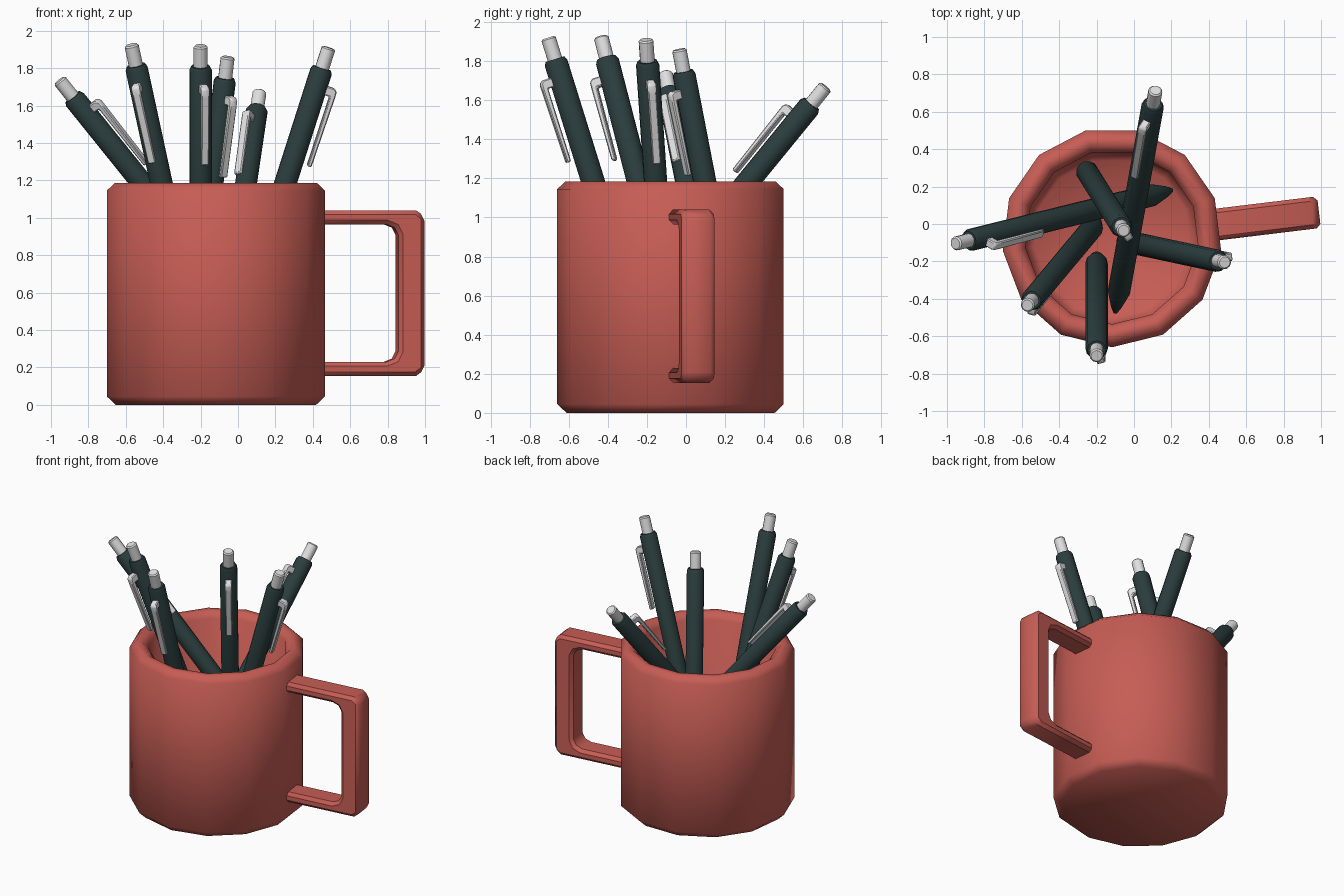
import bpy, bmesh, math
from mathutils import Vector, Matrix

if "Cube" in bpy.data.objects:
    bpy.data.objects.remove(bpy.data.objects["Cube"], do_unlink=True)


def material(name, rgb):
    m = bpy.data.materials.new(name)
    m.use_nodes = True
    m.diffuse_color = (*rgb, 1)
    m.node_tree.nodes["Principled BSDF"].inputs["Base Color"].default_value = (*rgb, 1)
    return m


RED = material("brick_red", (0.57, 0.11, 0.09))
DARK = material("dark_teal", (0.024, 0.047, 0.047))
WHITE = material("off_white", (0.75, 0.75, 0.75))


def finish(name, bm, mat, matrix, bevel=0, angle=80):
    bmesh.ops.recalc_face_normals(bm, faces=bm.faces)
    mesh = bpy.data.meshes.new(name)
    bm.to_mesh(mesh)
    bm.free()
    mesh.materials.append(mat)
    ob = bpy.data.objects.new(name, mesh)
    bpy.context.collection.objects.link(ob)
    ob.matrix_world = matrix
    if bevel:
        mod = ob.modifiers.new("soft_edges", "BEVEL")
        mod.width, mod.segments, mod.limit_method = bevel, 1, "ANGLE"
        mod.angle_limit = math.radians(50)
    bpy.ops.object.select_all(action="DESELECT")
    ob.select_set(True)
    bpy.context.view_layer.objects.active = ob
    bpy.ops.object.shade_smooth_by_angle(angle=math.radians(angle))
    return ob


def lathe(name, profile, sides, mat, matrix, angle=80):
    """Closed solid of revolution from (radius, height) pairs, capped at both ends."""
    bm = bmesh.new()
    rings = []
    for r, z in profile:
        turn = [math.tau * (k + 0.5) / sides for k in range(sides)]
        rings.append([bm.verts.new((r * math.cos(a), r * math.sin(a), z)) for a in turn])
    for lo, hi in zip(rings, rings[1:]):
        for k in range(sides):
            j = (k + 1) % sides
            bm.faces.new((lo[k], lo[j], hi[j], hi[k]))
    bm.faces.new(rings[0])
    bm.faces.new(rings[-1])
    return finish(name, bm, mat, matrix, angle=angle)


def plate(name, outline, width, mat, matrix, bevel):
    """Outline in the local xz plane, thickened evenly along y."""
    bm = bmesh.new()
    face = bm.faces.new([bm.verts.new((x, -width / 2, z)) for x, z in outline])
    out = bmesh.ops.extrude_face_region(bm, geom=[face])
    moved = [v for v in out["geom"] if isinstance(v, bmesh.types.BMVert)]
    bmesh.ops.translate(bm, verts=moved, vec=(0, width, 0))
    return finish(name, bm, mat, matrix, bevel, 60)


# Mug: thirteen-sided hollow cup, turned so the handle grows from one flat side
SIDES = 13
mug_frame = Matrix.Translation((-0.118, -0.071, 0)) @ Matrix.Rotation(math.pi / 26, 4, "Z")
mug_profile = [(0.54, 0), (0.588, 0.045), (0.588, 1.145), (0.545, 1.185),
               (0.505, 1.185), (0.465, 1.145), (0.465, 0.12), (0.42, 0.07)]
lathe("mug", mug_profile, SIDES, RED, mug_frame, 100)

# Handle: squared loop, described by its upper half and mirrored about mid height
MID = 0.597
upper = [(0.53, 0.443), (1.07, 0.443), (1.115, 0.41)]
inner = [(0.975, 0.31), (0.955, 0.35), (0.91, 0.368), (0.53, 0.368)]
outline = ([(x, MID + h) for x, h in upper]
           + [(x, MID - h) for x, h in reversed(upper)]
           + [(x, MID - h) for x, h in reversed(inner)]
           + [(x, MID + h) for x, h in inner])
plate("handle", outline, 0.17, RED, mug_frame, 0.022)

# Pens: top centre, tip, and the side the clip sits on
pens = [
    ((-0.955, -0.105, 1.735), (0.20, 0.18, 0.30), (0.06, -0.04, 0.05)),
    ((-0.57, -0.435, 1.925), (-0.19, 0.02, 0.17), (-0.02, -0.09, -0.03)),
    ((-0.20, -0.705, 1.92), (-0.20, -0.16, 0.17), (0.025, -0.10, -0.03)),
    ((0.485, -0.205, 1.91), (-0.08, -0.085, 0.14), (0.095, 0.015, -0.03)),
    ((0.115, 0.715, 1.67), (-0.10, -0.47, 0.22), (-0.04, -0.06, 0.06)),
    ((-0.055, -0.035, 1.86), (-0.27, 0.31, 0.08), (0.05, -0.075, -0.04)),
]
button_profile = [(0.038, -0.14), (0.038, -0.008), (0.03, 0)]
clip_outline = [(0.04, -0.2), (0.095, -0.2), (0.113, -0.215), (0.113, -0.26),
                (0.105, -0.64), (0.082, -0.64), (0.084, -0.25), (0.04, -0.25)]

for i, (top, tip, side) in enumerate(pens, 1):
    top, axis = Vector(top), Vector(top) - Vector(tip)
    length = axis.length
    z = axis.normalized()
    x = Vector(side)
    x = (x - z * x.dot(z)).normalized()
    frame = Matrix((x, z.cross(x), z)).transposed().to_4x4()
    frame.translation = top
    body_profile = [(0.012, -length), (0.03, 0.05 - length), (0.06, 0.17 - length),
                    (0.06, -0.135), (0.05, -0.115)]
    lathe(f"pen_body_{i}", body_profile, 12, DARK, frame, 50)
    lathe(f"pen_button_{i}", button_profile, 12, WHITE, frame, 40)
    plate(f"pen_clip_{i}", clip_outline, 0.045, WHITE, frame, 0.006)
